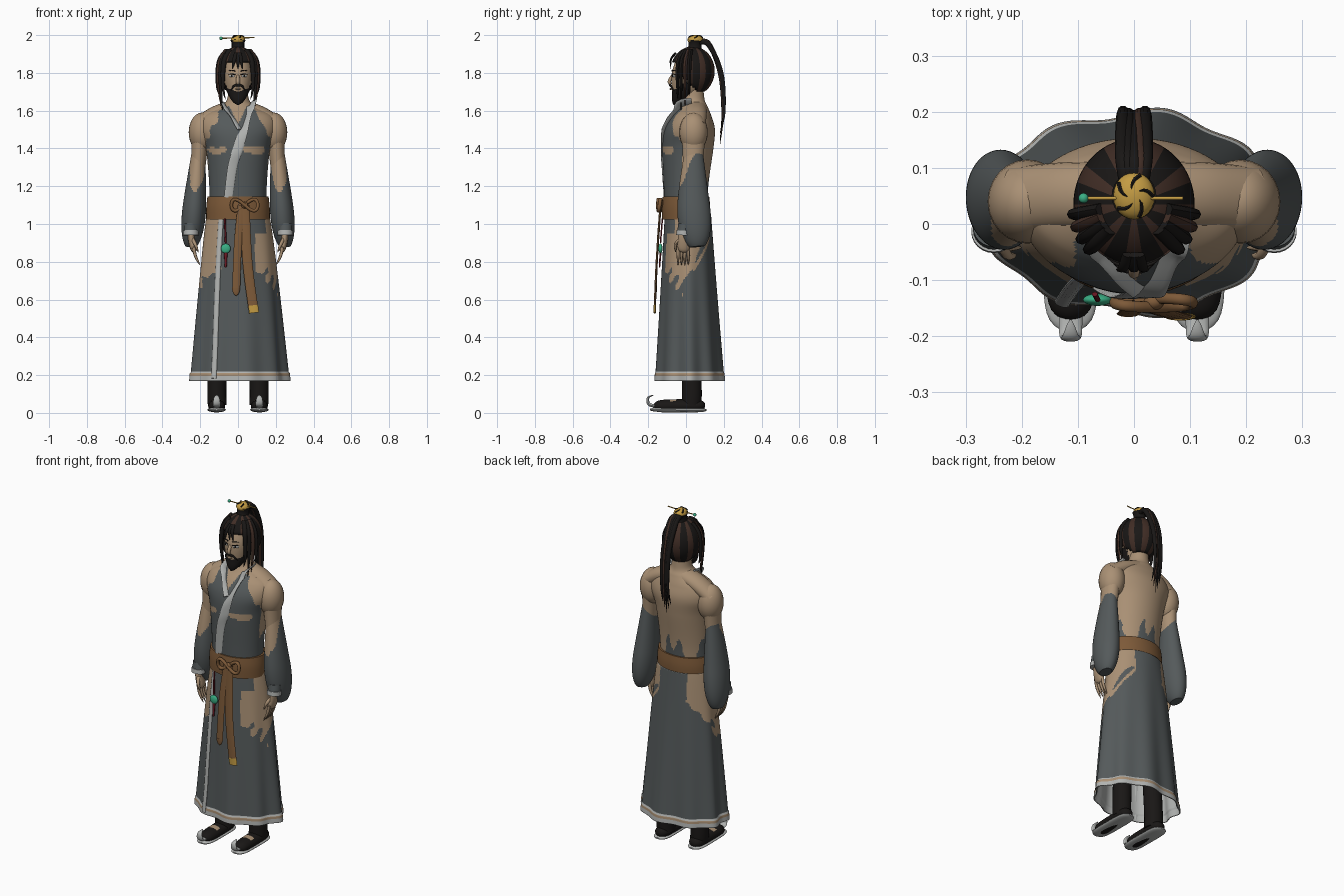
import bpy, bmesh, math
from math import sin, cos, pi
from mathutils import Vector, Matrix

if "Cube" in bpy.data.objects:
    bpy.data.objects.remove(bpy.data.objects["Cube"])
made = []
UP, ACROSS = Vector((0, 0, 1)), Vector((1, 0, 0))

def material(name, code):
    mat = bpy.data.materials.new(name)
    color = [(channel / 255) ** 2.2 for channel in bytes.fromhex(code)] + [1]
    mat.use_nodes = True
    mat.diffuse_color = color
    mat.node_tree.nodes["Principled BSDF"].inputs["Base Color"].default_value = color
    return mat

SKIN, ROBE = material("skin", "A88F74"), material("robe_grey", "555A5B")
TRIM, SASH = material("trim_pale_grey", "B0B2B0"), material("sash_brown", "7C5A3B")
BLACK, BROWN = material("black", "1F1D1C"), material("hair_brown", "43312A")
GOLD, JADE, RED = material("gold", "C29A45"), material("jade", "3DAE84"), material("dark_red", "6B1F28")

# Width rules along a sweep, from its start (0) to its end (1)
steady = lambda t: 1
pointed = lambda t: max(.05, 1 - t ** 3)
tapered = lambda t: 1 - t / 2
oval = lambda t: max(.1, 1 - (2 * t - 1) ** 4) ** .5
bell = lambda t: sin(pi * (.2 + .65 * t ** 1.5))

def finish(name, bm, materials):
    mesh = bpy.data.meshes.new(name)
    bm.to_mesh(mesh)
    bm.free()
    for mat in materials:
        mesh.materials.append(mat)
    part = bpy.data.objects.new(name, mesh)
    bpy.context.collection.objects.link(part)
    made.append(part)
    return part

def join_rings(name, rings, materials, caps=True, keep=None, rule=None):
    """Join rings of points into a surface; rule picks the material of each face."""
    bm = bmesh.new()
    rows = [[bm.verts.new(point) for point in ring] for ring in rings]
    for low, high in zip(rows, rows[1:]):
        for j in range(len(low)):
            bm.faces.new((low[j - 1], low[j], high[j], high[j - 1]))
    if caps:
        bm.faces.new(rows[0][::-1])
        bm.faces.new(rows[-1])
    if keep:
        gone = [face for face in bm.faces if not keep(face.calc_center_median())]
        bmesh.ops.delete(bm, geom=gone, context='FACES')
    if rule:
        for face in bm.faces:
            face.material_index = int(rule(face.calc_center_median()))
    return finish(name, bm, materials)

def spline(points, steps):
    p = [Vector(point) for point in points]
    p = [p[0]] + p + [p[-1]]
    out = []
    for a, b, c, d in zip(p, p[1:], p[2:], p[3:]):
        for t in [k / steps for k in range(steps)]:
            out.append(b + (c - a) * t / 2 + (a * 2 - b * 5 + c * 4 - d) * t * t / 2
                       + (b * 3 - a - c * 3 + d) * t ** 3 / 2)
    return out + [p[-1]]

def ellipse(center, u, v, sides):
    angles = [2 * pi * j / sides for j in range(sides)]
    return [center + u * cos(angle) + v * sin(angle) for angle in angles]

def sweep(name, path, width, depth, *materials, shape=steady, sides=14, steps=8, side=ACROSS, **options):
    """Sweep an ellipse along a smooth path; width runs along the side direction."""
    path = spline(path, steps)
    last = len(path) - 1
    rings = []
    for i, center in enumerate(path):
        along = (path[min(i + 1, last)] - path[max(i - 1, 0)]).normalized()
        u = (side - along * side.dot(along)).normalized() * shape(i / last)
        rings.append(ellipse(center, u * width, along.cross(u) * depth, sides))
    return join_rings(name, rings, materials, **options)

def column(name, rows, *materials, sides=48, **options):
    """Stack level ellipses given as y, z, half width, half depth."""
    rings = [ellipse(Vector((0, y, z)), ACROSS * width, Vector((0, depth, 0)), sides)
             for y, z, width, depth in rows]
    return join_rings(name, rings, materials, **options)

def ball(name, center, size, mat):
    bm = bmesh.new()
    bmesh.ops.create_uvsphere(bm, u_segments=24, v_segments=14, radius=1,
                              matrix=Matrix.LocRotScale(Vector(center), None, Vector(size)))
    return finish(name, bm, [mat])

def thicken(part, thickness, lining=0):
    modifier = part.modifiers.new("thickness", 'SOLIDIFY')
    modifier.thickness, modifier.offset = thickness, -1
    modifier.material_offset = modifier.material_offset_rim = lining

def ragged(c):
    return (sin(70 * c.x + 45 * c.z) + sin(120 * c.y - 60 * c.z)) / 80

# Torso and neck, with a torn robe painted on
torso_rows = spline([(0, 1, .15, .11), (0, 1.2, .152, .118), (.01, 1.4, .17, .135), (.02, 1.5, .2, .133),
                     (.03, 1.57, .185, .105), (.04, 1.62, .1, .075), (.04, 1.66, .058, .058),
                     (.04, 1.75, .05, .05)], 16)

def torso_rule(c):
    tear = ragged(c)
    if c.y > -.02:
        return c.z < 1.2 + sin(abs(c.x) * 50) / 12 - max(c.y, 0) / 3 + tear
    for x, wide in ((-.11, .045), (.09, .055)):
        if math.hypot((c.x - x) / wide, (c.z - 1.385 - abs(c.x - x) / 5) / .02) < 1 + 9 * tear:
            return False
    armhole = .18 - max(0, c.z - 1.42) / 2 + tear / 2
    return c.z < 1.63 and abs(c.x) > (c.z - 1.53) / 2 and abs(c.x) < armhole

column("torso", torso_rows, SKIN, ROBE, sides=150, rule=torso_rule)

def on_chest(x, z):
    y, _, width, depth = min(torso_rows, key=lambda row: abs(row[1] - z))
    return x, y - depth * math.sqrt(max(0, 1 - (x / width) ** 2)) - .003, z

# Crossed collar
sweep("collar_under", [(-.072, .04, 1.635), (-.072, -.03, 1.625), on_chest(-.05, 1.59), on_chest(-.02, 1.55),
                       on_chest(.01, 1.5)], .02, .006, TRIM, side=UP - ACROSS)
sweep("collar_over", [(.078, .03, 1.645), (.076, -.03, 1.635), on_chest(.055, 1.59), on_chest(.03, 1.5),
                      on_chest(0, 1.4), on_chest(-.03, 1.3), on_chest(-.05, 1.14)],
      .032, .006, TRIM, side=UP + ACROSS, shape=lambda t: 1 - t / 4)

# Skirt with soft folds, a rolled hem and worn hips
def on_skirt(z, angle):
    drop = (1.06 - z) / .9
    fold = 1 + drop * (cos(9 * angle) * .04 + cos(5 * angle) * .025) + (.02 if z < .215 else 0)
    return Vector(((.163 + .095 * drop ** .8) * fold * cos(angle),
                   .01 + .01 * drop + (.122 + .055 * drop) * fold * sin(angle), z))

def skirt_rule(c):
    if c.z < .22:
        return 1 if .195 < c.z < .21 else 2
    if c.x > 0 and c.y < -.06 and c.z > .95:
        return 0
    away = c.y + .02
    slope = 1.1 if away < 0 else 2 if c.x > 0 else 1.5
    return abs(c.x) > .09 and c.z > .66 + slope * abs(away) + 2 * ragged(c)

skirt = join_rings("skirt", [[on_skirt(.17 + row / 200, pi * j / 75) for j in range(150)] for row in range(178)],
                   [ROBE, SKIN, TRIM], caps=False, rule=skirt_rule)
thicken(skirt, .006, lining=2)
sweep("skirt_front_edge", [on_skirt(1.04 - i / 7, -pi / 2 - .56 + i / 100) for i in range(7)],
      .014, .007, TRIM, side=Vector((1, -.3, 0)))

# Belt, knot and hanging sash ends
column("belt", spline([(0, 1.025, .168, .126), (0, 1.09, .168, .128), (0, 1.145, .162, .123)], 4), SASH)
sweep("belt_knot", [(.035 + .07 * sin(a), .008 * cos(a) - .14, 1.1 + .03 * sin(2 * a))
                    for a in [pi * i / 8 for i in range(17)]], .01, .009, SASH, side=Vector((0, 1, 0)))
ball("knot_centre", (.035, -.14, 1.1), (.018, .014, .018), SASH)
sweep("sash_end_short", [(.02, -.135, 1.1), (0, -.15, .9), (-.01, -.16, .65)], .021, .005, SASH)
sweep("sash_end_long", [(.035, -.135, 1.1), (.05, -.155, .8), (.08, -.165, .56)], .026, .006, SASH)
sweep("long_end_fringe", [(.08, -.165, .57), (.085, -.165, .53)], .026, .007, GOLD)
sweep("short_end_fringe", [(-.01, -.16, .66), (-.01, -.16, .62)], .02, .006, SASH, shape=pointed)

# Jade pendant on a red cord
sweep("pendant_cord", [(-.07, -.125, 1.03), (-.065, -.135, .9)], .005, .004, RED)
ball("pendant_jade", (-.065, -.135, .87), (.026, .011, .026), JADE)
sweep("pendant_tassel", [(-.065, -.135, .85), (-.065, -.14, .77)], .01, .006, RED, shape=tapered)

# Hair cap: the angle runs round the head, the height from -1 at the nape to 1.5 at the crown
def on_cap(angle, height):
    return (.108 * cos(height) * cos(angle), .035 + .117 * cos(height) * sin(angle), 1.81 + .13 * sin(height))

# Limbs, face features and loose hair, mirrored
for sign, tag in ((1, "left_"), (-1, "right_")):
    def paired(part, path, *details, **options):
        sweep(tag + part, [(sign * x, y, z) for x, y, z in path], *details, **options)

    ball(tag + "shoulder", (sign * .19, .04, 1.485), (.071, .075, .105), SKIN)
    paired("shoulder_slope", [(.03, .05, 1.61), (.12, .05, 1.578), (.21, .042, 1.52)], .045, .06, SKIN,
           side=UP, sides=24)
    paired("arm", [(.2, .04, 1.45), (.22, .03, 1.2), (.25, -.01, .95)], .046, .062, SKIN,
           shape=tapered, sides=24)
    paired("sleeve", [(.21, .04, 1.37), (.23, .04, 1.1), (.25, .06, .88)], .063, .088, ROBE, SKIN,
           shape=bell, sides=48, steps=32, rule=lambda c: c.z > 1.27 + 2.5 * c.y + ragged(c))
    paired("cuff_lining", [(.25, -.005, 1), (.25, -.012, .945)], .037, .036, ROBE, sides=24)
    paired("cuff", [(.25, -.012, .965), (.25, -.014, .94)], .04, .038, TRIM, sides=24)
    paired("palm", [(.25, -.01, .97), (.245, -.01, .91), (.23, -.015, .85)], .018, .034, SKIN, shape=oval)
    for y in (-.042, -.024, -.006, .012):
        paired("finger", [(.235, y, .88), (.225, y, .83), (.2, y, .78)], .009, .009, SKIN,
               shape=pointed, sides=8)
    paired("thumb", [(.24, -.03, .92), (.225, -.055, .89), (.21, -.055, .85)], .01, .01, SKIN,
           shape=pointed, sides=8)
    # Legs and curled shoes
    paired("trouser_leg", [(.11, .03, .04), (.11, .03, .2), (.08, .01, .9)], .05, .052, BLACK, sides=24)
    paired("shoe", [(.113, .1, .04), (.113, -.17, .035)], .045, .035, BLACK, SKIN, shape=oval, sides=24,
           steps=20, rule=lambda c: c.z > .06 and -.09 < c.y < -.045)
    paired("sole", [(.113, .108, .015), (.113, -.19, .018)], .049, .013, TRIM, shape=oval, sides=24, steps=20)
    paired("toe_curl", [(.113, -.15, .035), (.113, -.195, .045), (.113, -.2, .08), (.113, -.17, .095)],
           .021, .009, TRIM, shape=pointed)
    paired("eye", [(.018, -.073, 1.782), (.032, -.068, 1.784), (.047, -.057, 1.783)], .006, .004, TRIM,
           shape=oval, side=UP)
    ball(tag + "iris", (sign * .032, -.07, 1.784), (.005, .004, .006), BLACK)
    for part, z in (("eyelid", 1.79), ("brow", 1.81)):
        paired(part, [(.014, -.075, z), (.033, -.07, z + .004), (.053, -.055, z)], .003, .003, BLACK,
               shape=pointed, side=UP)
    ball(tag + "ear", (sign * .078, .02, 1.765), (.01, .018, .028), SKIN)
    paired("moustache", [(0, -.085, 1.735), (.022, -.08, 1.73), (.042, -.06, 1.7)], .007, .005, BLACK,
           shape=pointed, side=UP)
    for angle, end, mat in ((-.75, 1.66, BLACK), (-.55, 1.58, BLACK), (-.35, 1.62, BROWN), (-.15, 1.68, BLACK)):
        x, y, _ = on_cap(angle, 0)
        paired("hair_lock", [on_cap(angle, 1), on_cap(angle, .5), (x, y, 1.81), (x, y, 1.72),
                             (x - .012, y, end)], .014, .012, mat, shape=pointed, sides=8)

# Head, nose and beard
column("head", spline([(-.03, 1.65, .03, .03), (0, 1.71, .063, .075), (.018, 1.8, .078, .093),
                       (.03, 1.89, .06, .075)], 10), SKIN, BLACK,
       rule=lambda c: c.y < .02 and c.z < 1.7 + max(0, abs(c.x) - .045) * 2)
sweep("nose", [(0, -.07, 1.79), (0, -.088, 1.755), (0, -.08, 1.74)], .01, .009, SKIN, shape=oval)
sweep("beard", [(0, -.03, 1.71), (0, -.04, 1.68), (0, -.065, 1.63)], .055, .042, BLACK, shape=pointed, sides=24)
ball("lower_lip", (0, -.08, 1.715), (.014, .008, .005), SKIN)

# Swept-back hair in black and brown wedges
hair = join_rings("hair_cap", [[on_cap(pi * j / 54, k / 8) for j in range(108)] for k in range(-8, 13)],
                  [BLACK, BROWN], keep=lambda c: c.z > 1.85 or c.y > max(0, 1.8 - c.z) - .035,
                  rule=lambda c: sin(9 * math.atan2(c.y - .035, c.x)) < -.1)
thicken(hair, .008)
for x in (-.02, 0, .016):
    sweep("fringe", [(x / 2, -.055, 1.905), (x, -.08, 1.87), (x * 1.5, -.08, 1.82)], .011, .006, BLACK,
          shape=pointed, sides=8)

# Topknot, cap with dark curls, and hairpin
sweep("topknot", [(0, .045, 1.92), (0, .05, 1.972)], .04, .042, BLACK, sides=24,
      shape=lambda t: 1 - sin(pi * t) / 5)
ball("topknot_cap", (0, .05, 1.975), (.037, .042, .025), GOLD)
for turn in range(5):
    curl = [(turn * 1.25 + step / 4, .9 - step / 5) for step in range(4)]
    sweep("cap_curl", [(.038 * cos(a) * r, .05 + .043 * sin(a) * r, 1.976 + .025 * math.sqrt(1 - r * r))
                       for a, r in curl], .004, .004, BLACK, side=UP, shape=pointed, sides=6)
sweep("hairpin", [(-.09, .046, 1.983), (.087, .046, 1.987)], .003, .003, GOLD, side=UP)
ball("hairpin_bead", (-.09, .046, 1.983), (.009, .009, .009), JADE)

# Ponytail of overlapping strands
for strand in range(-2, 3):
    x, lift = strand / 100, abs(strand) / 300
    sweep("ponytail_strand", [(x / 2, .06, 1.96), (x, .12, 1.955 - lift), (x, .18 + lift, 1.8),
                              (x, .195 + lift, 1.6), (x * 1.3, .18, 1.42 + lift * 9)],
          .014, .014, BROWN if strand == 1 else BLACK, shape=pointed, sides=10)

bpy.ops.object.select_all(action='DESELECT')
for part in made:
    part.select_set(True)
bpy.context.view_layer.objects.active = made[0]
bpy.ops.object.shade_smooth_by_angle(angle=math.radians(45))
